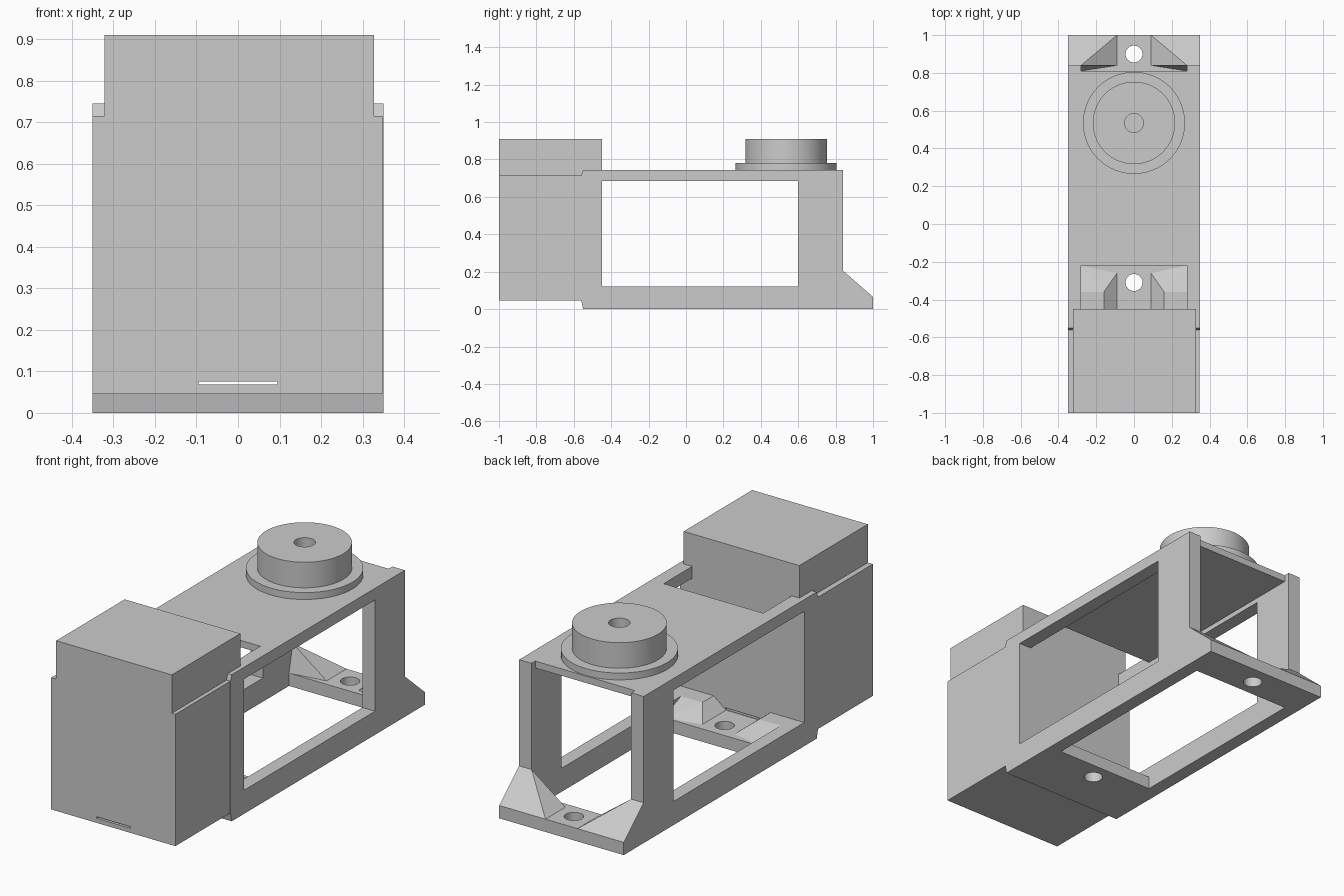
import bpy, bmesh, math
from mathutils import Vector

cube = bpy.data.objects.get("Cube")
if cube:
    bpy.data.objects.remove(cube, do_unlink=True)

grey = bpy.data.materials.new("light_grey")
grey.use_nodes = True
grey.diffuse_color = (0.6, 0.6, 0.6, 1)
grey.node_tree.nodes["Principled BSDF"].inputs["Base Color"].default_value = (0.6, 0.6, 0.6, 1)


def finish(name, bm):
    bmesh.ops.recalc_face_normals(bm, faces=bm.faces)
    mesh = bpy.data.meshes.new(name)
    bm.to_mesh(mesh)
    bm.free()
    mesh.materials.append(grey)
    obj = bpy.data.objects.new(name, mesh)
    bpy.context.collection.objects.link(obj)
    return obj


def extrude_x(name, profile, x0, x1):
    """Extrude a (y, z) outline from x0 to x1."""
    bm = bmesh.new()
    face = bm.faces.new([bm.verts.new((x0, y, z)) for y, z in profile])
    ext = bmesh.ops.extrude_face_region(bm, geom=[face])["geom"]
    verts = [g for g in ext if isinstance(g, bmesh.types.BMVert)]
    bmesh.ops.translate(bm, verts=verts, vec=(x1 - x0, 0, 0))
    return finish(name, bm)


def box(name, x0, x1, y0, y1, z0, z1):
    return extrude_x(name, [(y0, z0), (y1, z0), (y1, z1), (y0, z1)], x0, x1)


def hull(name, points):
    bm = bmesh.new()
    verts = [bm.verts.new(p) for p in points]
    bmesh.ops.convex_hull(bm, input=verts)
    bmesh.ops.dissolve_limit(bm, angle_limit=0.01, verts=bm.verts, edges=bm.edges)
    return finish(name, bm)


def lathe(name, profile, y, steps=64):
    """Revolve an (r, z) outline around a vertical axis."""
    bm = bmesh.new()
    verts = [bm.verts.new((r, y, z)) for r, z in profile]
    edges = [bm.edges.new(pair) for pair in zip(verts, verts[1:])]
    bmesh.ops.spin(bm, geom=verts + edges, cent=(0, y, 0), axis=(0, 0, 1),
                   angle=math.tau, steps=steps, use_duplicate=False)
    bmesh.ops.remove_doubles(bm, verts=bm.verts, dist=0.0001)
    return finish(name, bm)


def cut(obj, cutter):
    mod = obj.modifiers.new("cut", 'BOOLEAN')
    mod.operation = 'DIFFERENCE'
    mod.solver = 'EXACT'
    mod.object = cutter
    cutter.hide_render = True
    cutter.hide_set(True)


def smooth(obj):
    bpy.ops.object.select_all(action='DESELECT')
    obj.select_set(True)
    bpy.context.view_layer.objects.active = obj
    bpy.ops.object.shade_smooth_by_angle(angle=math.radians(30))


WALL, HALF, FLOOR, TOP = 0.28, 0.35, 0.065, 0.745
FACE, BACK, STEP = -0.45, 0.81, -0.56

# Side frames with a large window and a sloped rear foot
side = [(STEP, 0.045), (-0.55, 0), (1, 0), (1, FLOOR), (0.84, 0.205),
        (0.84, TOP), (-0.55, TOP), (STEP, 0.715)]
window = box("window_cutter", -1, 1, FACE, 0.6, 0.12, 0.685)
for label, s in (("left", 1), ("right", -1)):
    cut(extrude_x(label + "_side_frame", side, s * WALL, s * HALF), window)

    # Corner gussets on the rear and front floor plates
    hull(label + "_rear_gusset", [
        (s * WALL, 0.84, 0.205), (s * WALL, 1, FLOOR), (s * 0.09, 1, FLOOR),
        (s * 0.09, 0.84, FLOOR), (s * WALL, BACK, FLOOR)])
    hull(label + "_front_gusset", [
        (s * WALL, FACE, 0.12), (s * 0.16, FACE, 0.12), (s * 0.16, -0.36, 0.12),
        (s * WALL, -0.36, 0.12), (s * WALL, FACE, FLOOR), (s * 0.09, FACE, FLOOR),
        (s * 0.09, -0.26, FLOOR), (s * WALL, -0.22, FLOOR)])

# Top plate and the two floor plates with bolt holes
box("top_plate", -WALL, WALL, -0.22, BACK, TOP - 0.035, TOP)
front_floor = extrude_x("front_floor", [(STEP, 0.045), (-0.55, 0), (-0.22, 0),
                                        (-0.22, FLOOR), (STEP, FLOOR)], -WALL, WALL)
rear_floor = box("rear_floor", -WALL, WALL, BACK, 1, 0, FLOOR)
for plate, y in ((front_floor, -0.31), (rear_floor, 0.9)):
    drill = lathe("bolt_hole_cutter", [(0, -0.1), (0.045, -0.1), (0.045, 0.2), (0, 0.2)], y, 32)
    cut(plate, drill)

# Front housing: lower body, rear core and raised block, with a thin slot through
slot = box("slot_cutter", -0.095, 0.095, -1.1, -0.4, 0.068, 0.076)
body = box("housing_body", -HALF, 0.348, -1, STEP, 0.045, 0.715)
core = box("housing_core", -WALL, WALL, STEP, FACE, 0.05, 0.73)
for part in (body, core):
    cut(part, slot)
box("housing_block", -0.322, 0.328, -1, FACE, 0.71, 0.91)

# Round hub with flange and a blind centre bore
hub = lathe("hub", [(0, TOP), (0.27, TOP), (0.27, 0.78), (0.218, 0.78),
                    (0.218, 0.91), (0.05, 0.91), (0.05, 0.79), (0, 0.79)], 0.535)
smooth(hub)
